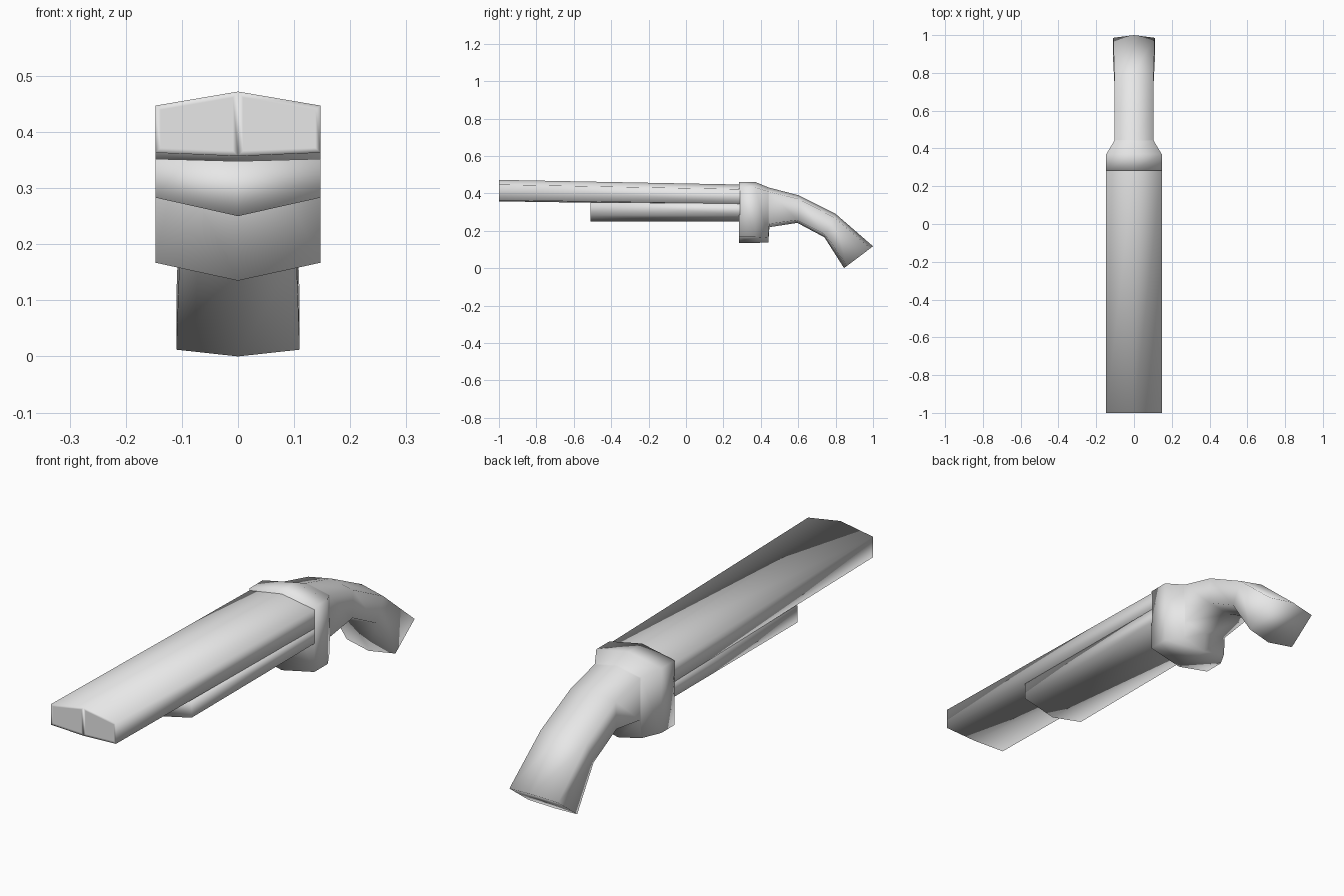
import bpy, bmesh
from mathutils import Vector

cube = bpy.data.objects.get("Cube")
if cube:
    bpy.data.objects.remove(cube, do_unlink=True)

grey = bpy.data.materials.new("plain grey")
grey.use_nodes = True
grey.diffuse_color = (0.8, 0.8, 0.8, 1)
grey.node_tree.nodes["Principled BSDF"].inputs["Base Color"].default_value = (0.8, 0.8, 0.8, 1)


def hex_ring(bm, top_y, top_z, bot_y, bot_z, half_width, roof, keel):
    """Six-sided section: ridge on top, flat sides, keel below."""
    top, bot = Vector((0, top_y, top_z)), Vector((0, bot_y, bot_z))
    down = (bot - top).normalized()
    side = Vector((half_width, 0, 0))
    upper, lower = top + down * roof, bot - down * keel
    points = (top, upper + side, lower + side, bot, lower - side, upper - side)
    return [bm.verts.new(p) for p in points]


def cap(bm, ring):
    """Close an end with two halves meeting on the centre line."""
    return [bm.faces.new(ring[0:4]), bm.faces.new(ring[3:6] + ring[0:1])]


def loft(name, sections, back_cap=False, inset=0):
    bm = bmesh.new()
    rings = [hex_ring(bm, *s) for s in sections]
    for a, b in zip(rings, rings[1:]):
        for i in range(6):
            j = (i + 1) % 6
            bm.faces.new((a[i], a[j], b[j], b[i]))
    front = cap(bm, rings[0])
    if back_cap:
        cap(bm, rings[-1])
    bmesh.ops.recalc_face_normals(bm, faces=bm.faces)
    if inset:
        bmesh.ops.inset_individual(bm, faces=front, thickness=inset, use_even_offset=True)
    for f in bm.faces:
        f.smooth = True
    mesh = bpy.data.meshes.new(name)
    bm.to_mesh(mesh)
    bm.free()
    mesh.materials.append(grey)
    obj = bpy.data.objects.new(name, mesh)
    bpy.context.collection.objects.link(obj)
    return obj


# Sections: top y, top z, bottom y, bottom z, half width, roof drop, keel rise
# Wide twin barrel, sloping slightly down to the rear, with two muzzle panels
loft("barrels", [
    (-1.0, 0.472, -1.0, 0.357, 0.147, 0.025, 0.006),
    (0.29, 0.447, 0.29, 0.338, 0.147, 0.025, 0.006),
], inset=0.009)

# Fore-end under the barrels
loft("fore_end", [
    (-0.51, 0.348, -0.51, 0.25, 0.147, -0.004, 0.033),
    (0.29, 0.342, 0.29, 0.25, 0.147, -0.004, 0.033),
])

# Receiver block, stepping up behind the trigger and running into the curved grip
loft("receiver_and_grip", [
    (0.284, 0.461, 0.284, 0.135, 0.147, 0.030, 0.032),
    (0.37, 0.461, 0.37, 0.135, 0.147, 0.030, 0.032),
    (0.44, 0.432, 0.44, 0.137, 0.105, 0.022, 0.024),
    (0.446, 0.430, 0.446, 0.219, 0.104, 0.022, 0.018),
    (0.60, 0.390, 0.595, 0.242, 0.102, 0.020, 0.015),
    (0.80, 0.290, 0.74, 0.165, 0.104, 0.020, 0.015),
    (1.0, 0.117, 0.845, 0.0, 0.110, 0.018, 0.020),
], back_cap=True)
